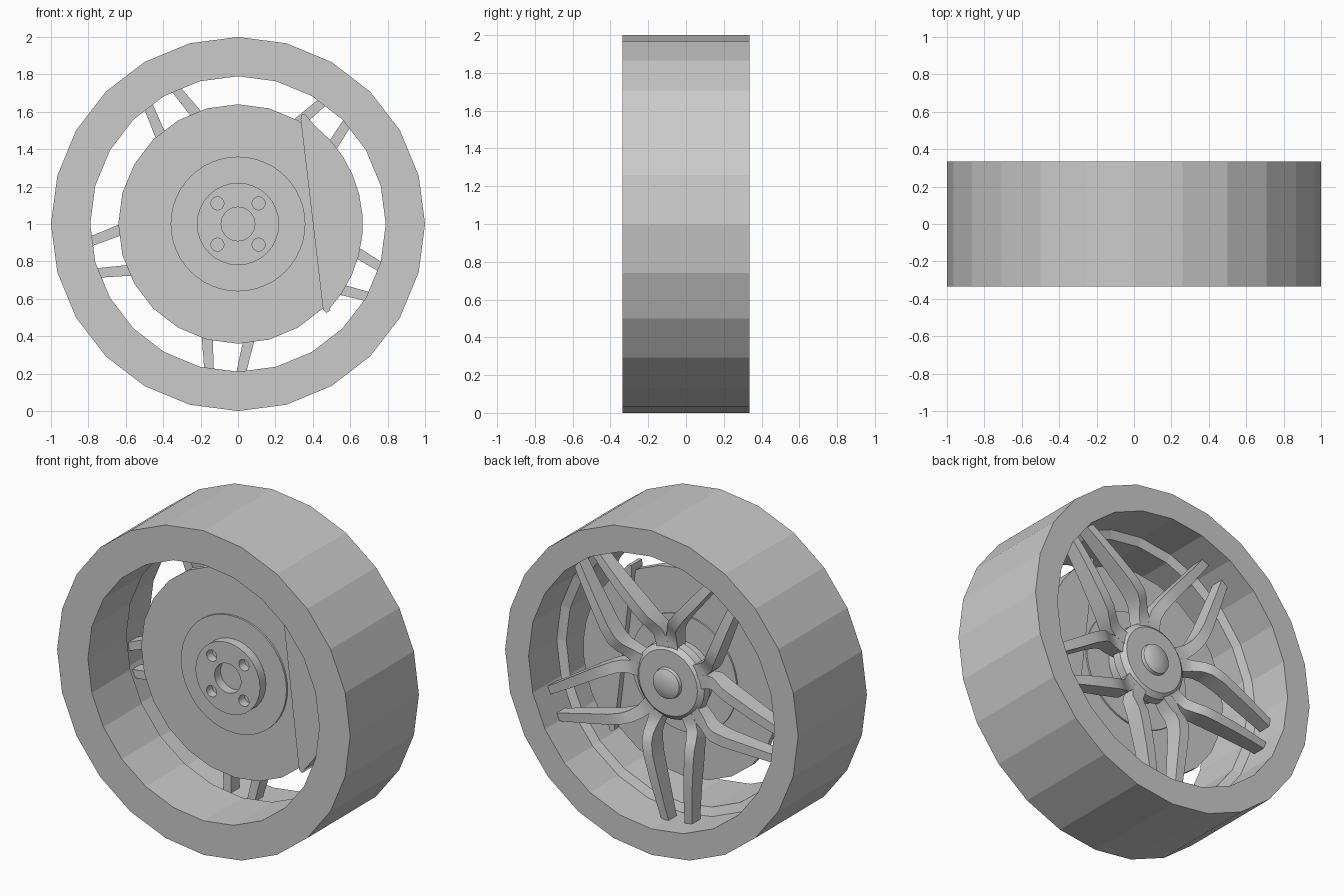
import bpy, bmesh, math
from math import sin, cos, pi, radians
from mathutils import Matrix, Vector

if "Cube" in bpy.data.objects:
    bpy.data.objects.remove(bpy.data.objects["Cube"])

grey = bpy.data.materials.new("grey metal")
grey.use_nodes = True
GREY = (0.6, 0.6, 0.6, 1)
grey.diffuse_color = GREY
grey.node_tree.nodes["Principled BSDF"].inputs["Base Color"].default_value = GREY


def finish(name, bm, smooth=None):
    bmesh.ops.recalc_face_normals(bm, faces=bm.faces)
    mesh = bpy.data.meshes.new(name)
    bm.to_mesh(mesh)
    bm.free()
    mesh.materials.append(grey)
    obj = bpy.data.objects.new(name, mesh)
    bpy.context.collection.objects.link(obj)
    obj.location.z = 1
    bpy.ops.object.select_all(action='DESELECT')
    bpy.context.view_layer.objects.active = obj
    obj.select_set(True)
    if smooth:
        bpy.ops.object.shade_smooth_by_angle(angle=radians(smooth))
    return obj


def lathe(name, profile, sides, closed=False, smooth=None, centre=(0, 0)):
    """Turn a (radius, y) profile around the wheel axis."""
    bm = bmesh.new()
    rings = []
    for r, y in profile:
        if r == 0:
            rings.append([bm.verts.new((centre[0], y, centre[1]))] * sides)
        else:
            rings.append([bm.verts.new((centre[0] + r * cos(2 * pi * i / sides), y,
                                        centre[1] + r * sin(2 * pi * i / sides)))
                          for i in range(sides)])
    pairs = list(zip(rings, rings[1:]))
    if closed:
        pairs.append((rings[-1], rings[0]))
    for a, b in pairs:
        for i in range(sides):
            j = (i + 1) % sides
            bm.faces.new(dict.fromkeys((a[i], a[j], b[j], b[i])))
    return finish(name, bm, smooth)


def prism(name, points, y0, y1):
    """Extrude an (x, z) outline along y."""
    bm = bmesh.new()
    face = bm.faces.new([bm.verts.new((x, y0, z)) for x, z in points])
    new = bmesh.ops.extrude_face_region(bm, geom=[face])["geom"]
    bmesh.ops.translate(bm, verts=[v for v in new if isinstance(v, bmesh.types.BMVert)],
                        vec=(0, y1 - y0, 0))
    return finish(name, bm)


# Tyre and rim barrel with an inner step
lathe("tyre_and_rim", [(1, -.335), (1, .335), (.84, .335), (.84, .06),
                       (.79, .04), (.79, -.335)], 24, closed=True)

# Brake disc and its raised hat
lathe("brake_disc", [(0, -.03), (.64, -.03), (.64, .01), (0, .01)], 24)
lathe("disc_hat", [(0, -.042), (.36, -.042), (.36, .02), (0, .02)], 48, smooth=30)

# Mounting flange with bore and bolt holes
flange = lathe("mounting_flange", [(.09, -.03), (.09, -.1), (.22, -.1), (.22, -.03)],
               32, closed=True, smooth=30)
for sx in (-1, 1):
    for sz in (-1, 1):
        cutter = lathe("bolt_cutter", [(0, -.2), (.035, -.2), (.035, -.045), (0, -.045)],
                       16, centre=(sx * .11, sz * .11))
        bpy.context.view_layer.objects.active = flange
        cut = flange.modifiers.new("hole", 'BOOLEAN')
        cut.operation = 'DIFFERENCE'
        cut.object = cutter
        bpy.ops.object.modifier_apply(modifier=cut.name)
        bpy.data.objects.remove(cutter)

# Brake caliper: straight inner edge, curved outer edge
outline = [(.455, -.46), (.335, .56), (.34, .585), (.36, .585)]
outline += [(.667 * cos(a), .667 * sin(a)) for a in
            (radians(52 - i * 9.5) for i in range(11))]
outline += [(.495, -.46), (.475, -.475)]
prism("brake_caliper", outline, -.055, .05)

# Axle tube, wheel hub and domed cap
lathe("axle_tube", [(0, 0), (.2, 0), (.2, .1), (0, .1)], 32, smooth=30)
lathe("wheel_hub", [(0, .07), (.2, .07), (.235, .1), (.23, .15), (.2, .175), (0, .175)],
      40, smooth=35)
lathe("hub_cap", [(.095, .17), (.09, .195), (.065, .207), (.03, .213), (0, .215)],
      32, smooth=50)

# Spokes: five pairs; each station is radius, side offset, back y, depth, half width
STATIONS = [(.16, .085, .165, .08, .05), (.22, .115, .16, .08, .045),
            (.27, .137, .17, .09, .038), (.32, .147, .2, .1, .034),
            (.37, .146, .222, .11, .033), (.45, .138, .228, .11, .032),
            (.6, .114, .22, .1, .03), (.73, .095, .208, .09, .027),
            (.835, .08, .195, .08, .025)]


def spoke(name, angle, side):
    bm = bmesh.new()
    turn = Matrix.Rotation(-radians(angle), 3, 'Y')
    rings = []
    for r, off, y, depth, w in STATIONS:
        corners = [(off - w, y), (off + w, y), (off + w, y - depth), (off - w, y - depth)]
        rings.append([bm.verts.new(turn @ Vector((r, cy, side * o))) for o, cy in corners])
    for a, b in zip(rings, rings[1:]):
        for i in range(4):
            j = (i + 1) % 4
            bm.faces.new((a[i], a[j], b[j], b[i]))
    bm.faces.new(rings[0])
    bm.faces.new(rings[-1])
    finish(name, bm, 40)


for k in range(5):
    for side, label in ((-1, "a"), (1, "b")):
        spoke(f"spoke_{k + 1}{label}", 49 + 72 * k, side)
